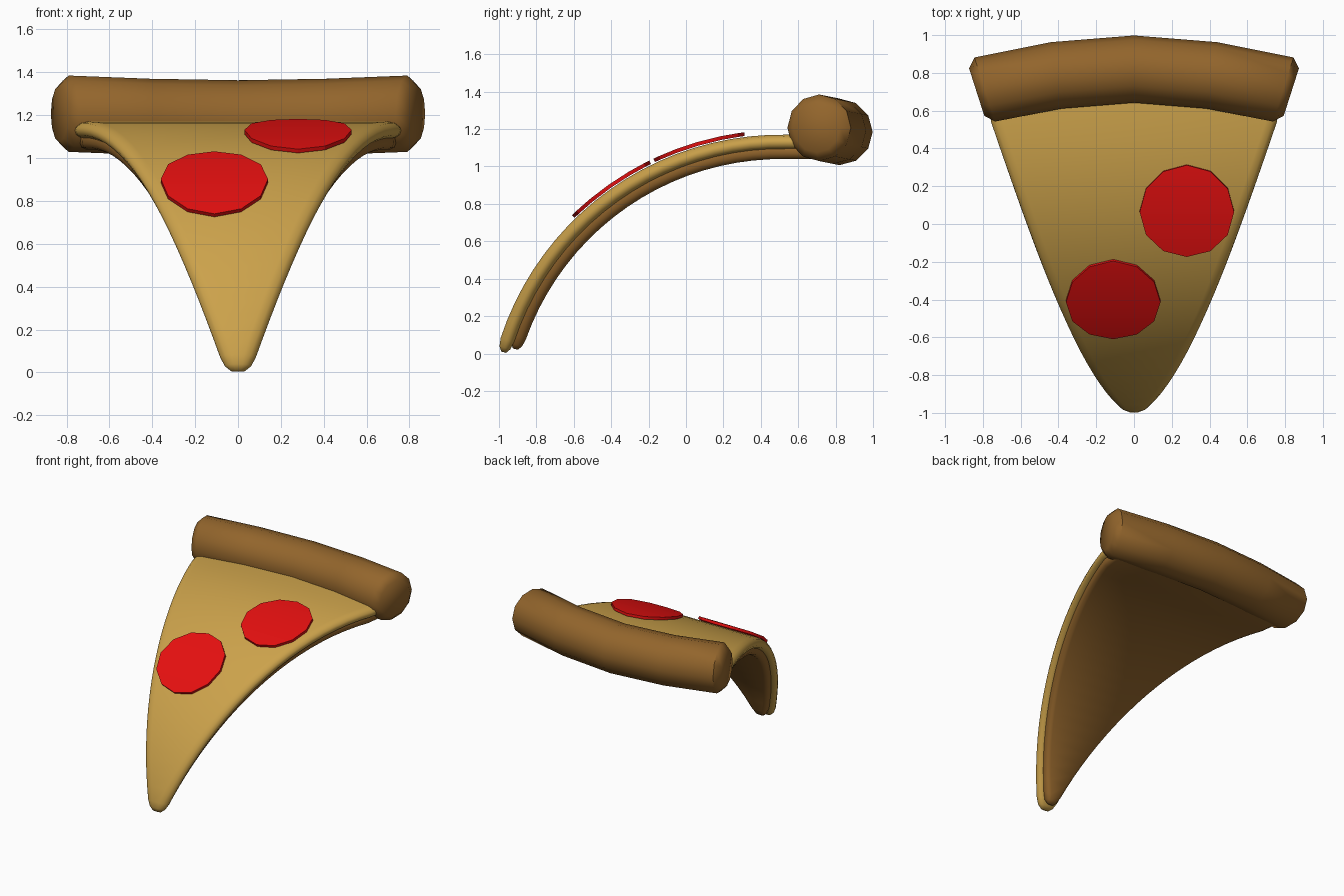
import bpy, bmesh
from math import sin, cos, pi, atan2
from mathutils import Vector

if "Cube" in bpy.data.objects:
    bpy.data.objects.remove(bpy.data.objects["Cube"])

R, Y0, ZC, TIP = 1.58, 0.51, -0.41, 1.297   # bend arc of the slice


def material(name, rgb):
    m = bpy.data.materials.new(name)
    m.diffuse_color = (*rgb, 1)
    m.use_nodes = True
    m.node_tree.nodes["Principled BSDF"].inputs["Base Color"].default_value = m.diffuse_color
    return m


cheese_mat = material("cheese", (0.60, 0.36, 0.07))
crust_mat = material("baked_dough", (0.29, 0.13, 0.025))
red_mat = material("red_topping", (0.78, 0.005, 0.005))


def bent(x, s, depth):
    """Map flat slice coordinates (s = length from the tip) onto the bend."""
    a = TIP - s / R
    if a < 0:                                # straight part by the crust
        return Vector((x, Y0 - a * R, ZC + R - depth))
    r = R - depth
    return Vector((x, Y0 - r * sin(a), ZC + r * cos(a)))


def s_at(y):
    """Length from the tip at which the top surface reaches y."""
    if y > Y0:
        return TIP * R + y - Y0
    d = Y0 - y
    return (TIP - atan2(d, (R * R - d * d) ** 0.5)) * R


def loft(name, rings, mat, angle):
    """Skin closed rings and cap both ends."""
    bm = bmesh.new()
    vs = [[bm.verts.new(p) for p in ring] for ring in rings]
    n = len(rings[0])
    for a, b in zip(vs, vs[1:]):
        for i in range(n):
            j = (i + 1) % n
            bm.faces.new((a[i], a[j], b[j], b[i]))
    bm.faces.new(vs[0])
    bm.faces.new(vs[-1])
    bmesh.ops.recalc_face_normals(bm, faces=bm.faces)
    me = bpy.data.meshes.new(name)
    bm.to_mesh(me)
    bm.free()
    ob = bpy.data.objects.new(name, me)
    bpy.context.collection.objects.link(ob)
    me.materials.append(mat)
    bpy.context.view_layer.objects.active = ob
    ob.select_set(True)
    bpy.ops.object.shade_smooth_by_angle(angle=angle * pi / 180)
    ob.select_set(False)
    return ob


def slab(name, profile, start, mat):
    """Tapered layer; profile holds (inset from the side, depth) pairs."""
    mid = (profile[0][1] + profile[-1][1]) / 2
    end = s_at(0.74)
    stations = [start, start + 0.025, start + 0.07]
    stations += [start + 0.07 + (end - start - 0.07) * i / 22 for i in range(1, 23)]
    rings = []
    for k, s in enumerate(stations):
        w = min(0.06 + 0.335 * s, 0.77)
        wide, thick = [(0.55, 0.35), (0.9, 0.8)][k] if k < 2 else (1, 1)
        half = [(max(w - i, 0.35 * w) * wide, mid + (d - mid) * thick)
                for i, d in profile]
        ring = half + [(-x, d) for x, d in reversed(half)]
        rings.append([bent(x, s, d) for x, d in ring])
    return loft(name, rings, mat, 60)


# Cheese layer with rounded sides, thinner dough layer beneath it
slab("cheese", [(0.06, 0), (0.025, 0.008), (0.005, 0.025), (0, 0.042),
                (0.008, 0.062), (0.03, 0.075)], 0.0, cheese_mat)
slab("dough_base", [(0.05, 0.055), (0.032, 0.07), (0.03, 0.10),
                    (0.04, 0.12), (0.06, 0.13)], 0.035, crust_mat)

# Crust: twelve-sided roll along a shallow arc, with chamfered ends
path = [(-0.79, 0.712, 1.207), (-0.41, 0.787, 1.192), (0, 0.82, 1.185),
        (0.41, 0.787, 1.192), (0.79, 0.712, 1.207)]
turns = [0.31, 0.155, 0, -0.155, -0.31]


def roll_ring(p, turn, r, push=0.0):
    t = Vector((cos(turn), sin(turn), 0))
    n = Vector((-sin(turn), cos(turn), 0))
    c = Vector(p) + t * push
    return [c + n * r * cos(i * pi / 6) + Vector((0, 0, r * sin(i * pi / 6)))
            for i in range(12)]


rings = [roll_ring(p, t, 0.178) for p, t in zip(path, turns)]
rings.insert(0, roll_ring(path[0], turns[0], 0.132, -0.045))
rings.append(roll_ring(path[-1], turns[-1], 0.132, 0.045))
loft("crust", rings, crust_mat, 50)


# Toppings: thin twelve-sided discs that follow the bend
def topping(name, x, y, r=0.25, low=-0.005, high=-0.025):
    s0 = s_at(y)
    rings = []
    for i in range(-3, 4):
        a = i * pi / 6
        s, w = s0 + r * sin(a), max(r * cos(a), 0.0005)
        rings.append([bent(x - w, s, low), bent(x + w, s, low),
                      bent(x + w, s, high), bent(x - w, s, high)])
    return loft(name, rings, red_mat, 30)


topping("topping_upper", 0.28, 0.07)
topping("topping_lower", -0.11, -0.40)
